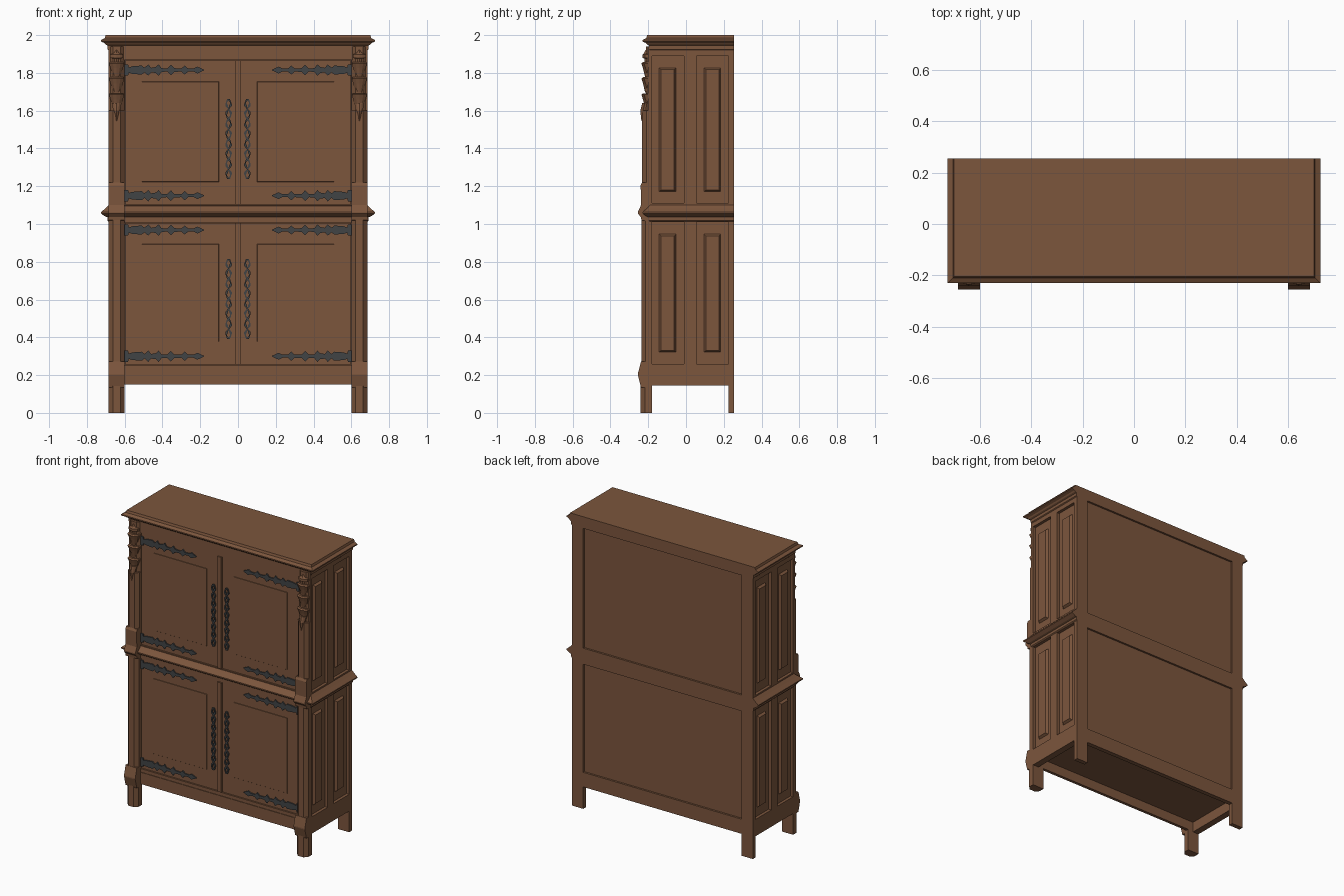
import bpy, bmesh, math

if "Cube" in bpy.data.objects:
    bpy.data.objects.remove(bpy.data.objects["Cube"], do_unlink=True)


def material(name, rgb):
    m = bpy.data.materials.new(name)
    m.use_nodes = True
    m.diffuse_color = (*rgb, 1)
    m.node_tree.nodes["Principled BSDF"].inputs["Base Color"].default_value = (*rgb, 1)
    return m


wood = material("brown wood", (0.2, 0.092, 0.046))
iron = material("dark iron", (0.052, 0.056, 0.06))


def loft(name, rings, mat=wood):
    """Skin closed rings of equal length and cap both ends."""
    bm = bmesh.new()
    rows = [[bm.verts.new(p) for p in ring] for ring in rings]
    n = len(rows[0])
    for a, b in zip(rows, rows[1:]):
        for i in range(n):
            j = (i + 1) % n
            bm.faces.new((a[i], a[j], b[j], b[i]))
    bm.faces.new(rows[0])
    bm.faces.new(rows[-1])
    bmesh.ops.recalc_face_normals(bm, faces=bm.faces)
    me = bpy.data.meshes.new(name)
    bm.to_mesh(me)
    bm.free()
    me.materials.append(mat)
    ob = bpy.data.objects.new(name, me)
    bpy.context.collection.objects.link(ob)
    return ob


def box(name, x, y, z, mat=wood):
    corners = [(x[0], y[0]), (x[1], y[0]), (x[1], y[1]), (x[0], y[1])]
    return loft(name, [[(a, b, h) for a, b in corners] for h in z], mat)


def moulding(name, profile):
    """Run an (overhang, z) profile round the sides and front, flush at the back."""
    rings = []
    for o, z in profile:
        x, y = 0.685 + o, -0.19 - o
        rings.append([(-x, 0.255, z), (-x, y, z), (x, y, z), (x, 0.255, z)])
    return loft(name, rings)


def prism(name, s, x, profile):
    """Extrude a (y, z) profile along x."""
    return loft(name, [[(s * h, a, b) for a, b in profile] for h in x])


def column(name, s, z, front):
    """Post with chamfered front edges."""
    plan = [(0.6, -0.18), (0.6, front + 0.022), (0.622, front),
            (0.663, front), (0.685, front + 0.022), (0.685, -0.18)]
    return loft(name, [[(s * a, b, h) for a, b in plan] for h in z])


def raised(name, place, u, v, inset, h0, h1):
    """Bevelled field; place maps (u, v, height) to a point."""
    def ring(i, h):
        a, b, c, d = u[0] + i, u[1] - i, v[0] + i, v[1] - i
        return [place(a, c, h), place(b, c, h), place(b, d, h), place(a, d, h)]
    return loft(name, [ring(0, h0), ring(inset, h1)])


def strap(name, place, stations):
    """Thin iron strip; stations are (along, centre, half width)."""
    rings = []
    for t, c, w in stations:
        rings.append([place(t, c - w, 0), place(t, c + w, 0),
                      place(t, c + w, 0.008), place(t, c - w, 0.008)])
    return loft(name, rings, iron)


def cup(name, s, levels):
    """Faceted carving on a post; levels are (z, half width, front y)."""
    rings = []
    for z, w, f in levels:
        plan = [(-w, -0.19), (-w, f + 0.014), (-w / 2, f + 0.004), (0, f),
                (w / 2, f + 0.004), (w, f + 0.014), (w, -0.19)]
        rings.append([(s * 0.6425 + a, b, z) for a, b in plan])
    return loft(name, rings)


# Carcass and front rails
box("carcass", (-0.665, 0.665), (-0.18, 0.242), (0.215, 1.95))
box("bottom_rail", (-0.61, 0.61), (-0.2, -0.18), (0.15, 0.23))
box("bottom_rail_upper", (-0.61, 0.61), (-0.196, -0.18), (0.23, 0.253))
box("waist_rail", (-0.61, 0.61), (-0.196, -0.18), (1.007, 1.1))
box("frieze", (-0.61, 0.61), (-0.196, -0.18), (1.867, 1.94))

# Back frame
for name, z in (("bottom", (0.15, 0.25)), ("middle", (0.99, 1.095)), ("top", (1.945, 1.98))):
    box("back_rail_" + name, (-0.61, 0.61), (0.225, 0.255), z)

# Crown and waist mouldings
moulding("cornice", [(0, 1.92), (0.006, 1.925), (0.006, 1.945), (0.016, 1.95),
                     (0.022, 1.958), (0.04, 1.966), (0.04, 1.974), (0.02, 1.985), (0.015, 2)])
moulding("waist_moulding", [(0, 1.012), (0.006, 1.018), (0.006, 1.036), (0.018, 1.04),
                            (0.04, 1.055), (0.04, 1.063), (0.018, 1.082), (0, 1.1)])

# Outline of a hinge strap: (distance from the post, half width)
hinge_shape = [(0, 0.03), (0.018, 0.03), (0.022, 0.014), (0.04, 0.02), (0.09, 0.024),
               (0.105, 0.012), (0.125, 0.03), (0.14, 0.012), (0.165, 0.016), (0.18, 0.03),
               (0.195, 0.01), (0.225, 0.008), (0.245, 0.028), (0.262, 0.01), (0.3, 0.008),
               (0.318, 0.024), (0.336, 0.008), (0.365, 0.008), (0.385, 0.018), (0.42, 0.002)]

levels = {"lower": (0.256, 1.005), "upper": (1.102, 1.865)}
hinges = {"lower": (0.3, 0.968), "upper": (1.15, 1.815)}
side_z = {"lower": (0.26, 1.01), "upper": (1.11, 1.89)}

for level, z in levels.items():
    box(level + "_centre_strip", (-0.015, 0.015), (-0.203, -0.18), z)

for s, side in ((1, "left"), (-1, "right")):
    def on_door(u, v, h, s=s):
        return (s * u, -0.19 - h, v)

    def on_side(u, v, h, s=s):
        return (s * h, u, v)

    # Doors with their ironwork
    for level, (z0, z1) in levels.items():
        tag = side + "_" + level
        box(tag + "_door", sorted((0, s * 0.598)), (-0.19, -0.17), (z0, z1))
        raised(tag + "_door_field", on_door, (0.1, 0.51), (z0 + 0.12, z1 - 0.11), 0.003, -0.002, 0.002)
        for i, hz in enumerate(hinges[level]):
            strap(f"{tag}_hinge_{i + 1}",
                  lambda t, c, h, hz=hz: on_door(0.6 - t, hz + c, h),
                  [(t, 0, w) for t, w in hinge_shape])
        # Two interlaced vines form the pierced handle plate
        foot, count = z0 + 0.135, 48
        for k, name in ((1, "outer"), (-1, "inner")):
            strap(f"{tag}_handle_{name}",
                  lambda t, c, h, k=k: on_door(0.05 + c, t, h + 0.0005 * k),
                  [(foot + 0.425 * i / count, k * 0.012 * math.sin(i * math.pi / 6),
                    0.005 + 0.002 * math.cos(i * math.pi / 2)) for i in range(count + 1)])

    # Framed side with two raised panels per level
    for name, y in (("front", (-0.2, -0.182)), ("middle", (-0.01, 0.055)), ("back", (0.225, 0.255))):
        box(f"{side}_{name}_stile", sorted((s * 0.64, s * 0.685)), y, (0.15, 1.94))
    for name, z in (("bottom", (0.145, 0.26)), ("middle", (1.01, 1.11)), ("top", (1.89, 1.94))):
        box(f"{side}_{name}_rail", sorted((s * 0.64, s * 0.685)), (-0.19, 0.24), z)
    for level, (z0, z1) in side_z.items():
        for name, y in (("front", (-0.145, -0.05)), ("back", (0.092, 0.187))):
            raised(f"{side}_{level}_{name}_panel", on_side, y, (z0 + 0.058, z1 - 0.06), 0.013, 0.66, 0.68)

    # Back stile running down to the rear foot
    box(side + "_back_leg", sorted((s * 0.6, s * 0.685)), (0.225, 0.255), (0, 1.98))

    # Front post, from foot to capital
    column(side + "_front_foot", s, (0, 0.15), -0.24)
    prism(side + "_foot_block", s, (0.6, 0.685),
          [(-0.18, 0.135), (-0.238, 0.135), (-0.255, 0.2), (-0.255, 0.207), (-0.238, 0.272), (-0.18, 0.272)])
    column(side + "_lower_post", s, (0.27, 1.03), -0.236)
    prism(side + "_waist_block", s, (0.6, 0.685),
          [(-0.18, 1.012), (-0.236, 1.02), (-0.238, 1.036), (-0.255, 1.055), (-0.255, 1.064),
           (-0.238, 1.1), (-0.24, 1.205), (-0.232, 1.22), (-0.18, 1.22)])
    column(side + "_upper_post", s, (1.215, 1.6), -0.232)
    column(side + "_upper_post_top", s, (1.6, 1.94), -0.212)

    # Carved capital: pointed drop, three flared tiers and a finial
    cup(side + "_capital_drop", s, [(1.545, 0.003, -0.236), (1.6, 0.018, -0.242), (1.64, 0.026, -0.232)])
    for i, z in enumerate((1.61, 1.695, 1.775)):
        cup(f"{side}_capital_tier_{i + 1}", s,
            [(z, 0.018, -0.216), (z + 0.05, 0.033, -0.228), (z + 0.075, 0.04, -0.236), (z + 0.082, 0.036, -0.228)])
    cup(side + "_capital_finial", s,
        [(1.855, 0.016, -0.218), (1.875, 0.017, -0.22), (1.88, 0.034, -0.23),
         (1.897, 0.034, -0.23), (1.905, 0.018, -0.222), (1.922, 0.008, -0.214)])
